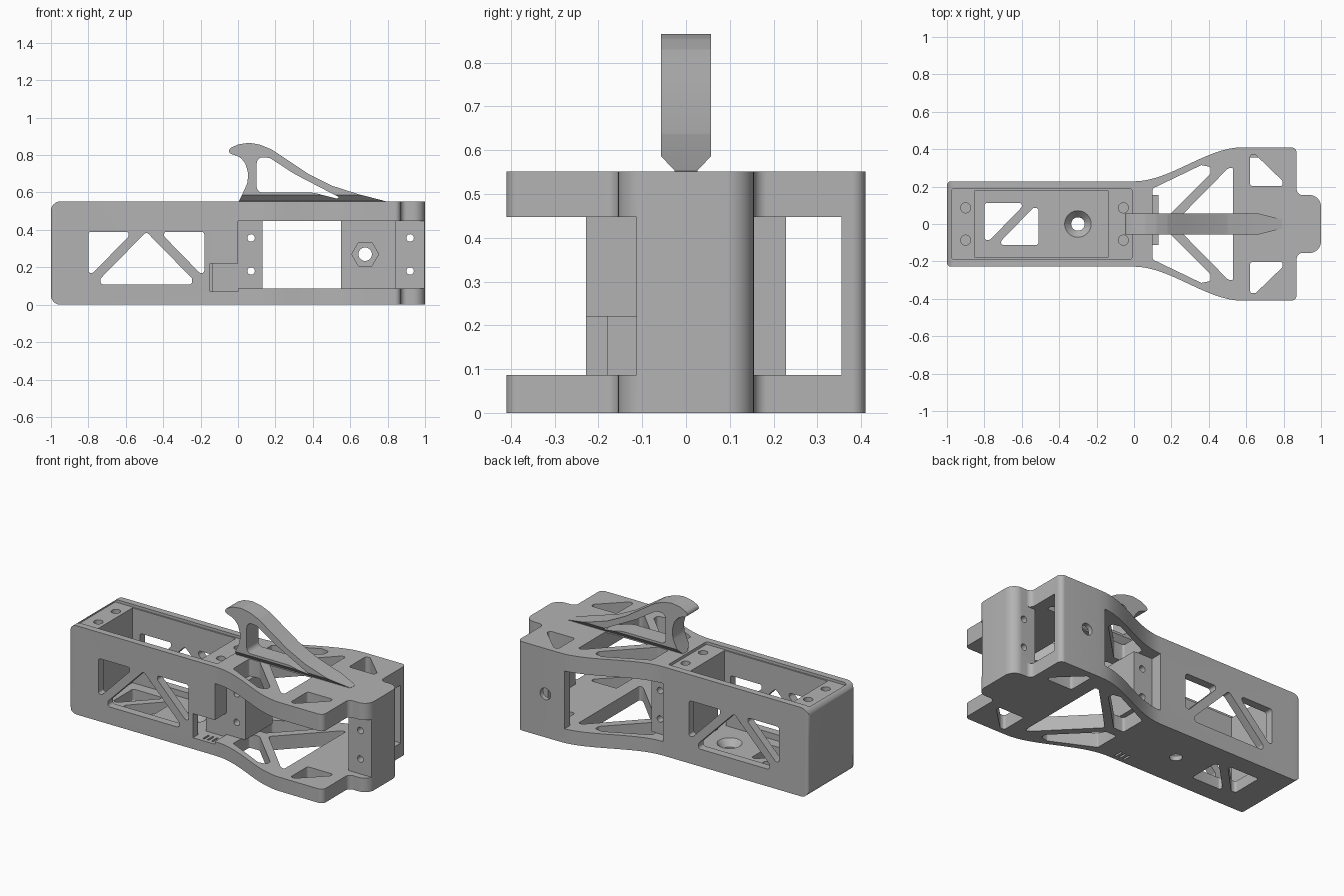
import bpy, bmesh, math
from mathutils import Vector

cube = bpy.data.objects.get("Cube")
if cube:
    bpy.data.objects.remove(cube)

grey = bpy.data.materials.new("plain_grey")
grey.use_nodes = True
GREY = (0.45, 0.45, 0.45, 1)
grey.diffuse_color = GREY
grey.node_tree.nodes["Principled BSDF"].inputs["Base Color"].default_value = GREY


def fillet(points, radius, steps=5):
    """Round the corners of a closed outline; radius is one number or one per corner."""
    out, n = [], len(points)
    for i, p in enumerate(points):
        r = radius[i] if isinstance(radius, (list, tuple)) else radius
        p = Vector(p)
        a, b = Vector(points[i - 1]) - p, Vector(points[(i + 1) % n]) - p
        half = a.angle(b) / 2
        if r == 0 or half > 1.5:
            out.append(p)
            continue
        d = min(r / math.tan(half), a.length * 0.48, b.length * 0.48)
        s, e = p + a.normalized() * d, p + b.normalized() * d
        c = p + (a.normalized() + b.normalized()).normalized() * (d / math.cos(half))
        for k in range(steps + 1):
            v = s.lerp(e, k / steps) - c
            out.append(c + v.normalized() * (s - c).length)
    return out


def prism(name, outline, lo, hi, axis="z"):
    """Extrude an outline along z (outline in xy) or along y (outline in xz)."""
    bm = bmesh.new()
    put = (lambda p, h: (p[0], p[1], h)) if axis == "z" else (lambda p, h: (p[0], h, p[1]))
    low = [bm.verts.new(put(p, lo)) for p in outline]
    top = [bm.verts.new(put(p, hi)) for p in outline]
    bm.faces.new(low)
    bm.faces.new(top)
    for i in range(len(low)):
        j = (i + 1) % len(low)
        bm.faces.new((low[i], low[j], top[j], top[i]))
    bmesh.ops.recalc_face_normals(bm, faces=bm.faces)
    mesh = bpy.data.meshes.new(name)
    bm.to_mesh(mesh)
    bm.free()
    ob = bpy.data.objects.new(name, mesh)
    bpy.context.collection.objects.link(ob)
    ob.data.materials.append(grey)
    return ob


def combine(target, tool, operation="DIFFERENCE"):
    mod = target.modifiers.new("cut", "BOOLEAN")
    mod.operation, mod.solver, mod.object = operation, "EXACT", tool
    bpy.context.view_layer.objects.active = target
    bpy.ops.object.modifier_apply(modifier=mod.name)
    bpy.data.objects.remove(tool)


def cut(target, outline, lo, hi, axis="z"):
    combine(target, prism("cutter", outline, lo, hi, axis))


def rect(x0, x1, y0, y1):
    return [(x0, y0), (x1, y0), (x1, y1), (x0, y1)]


def ring(x, y, r, n=24):
    return [(x + r * math.cos(2 * math.pi * i / n), y + r * math.sin(2 * math.pi * i / n)) for i in range(n)]


def mirror(points, x=None):
    """Mirror across y = 0, or across the given x."""
    return [(p[0], -p[1]) if x is None else (2 * x - p[0], p[1]) for p in points]


# Body outline: narrow box, smooth flare, wide end and rounded nose
side = fillet([(1, 0), (1, 0.155), (0.87, 0.155), (0.87, 0.41), (0.6, 0.41)], [0, 0.08, 0.03, 0.03, 0], 8)
for i in range(1, 17):
    t = 1 - i / 16
    side.append((0.58 * t, 0.228 + 0.182 * t * t * (3 - 2 * t)))
side += fillet([(-0.9, 0.228), (-1, 0.228), (-1, 0)], [0, 0.02, 0])
outline = side + mirror(side[1:-1])[::-1]
body = prism("body", outline, 0, 0.552)
combine(body, prism("end_rounding", fillet([(-1, 0), (1.1, 0), (1.1, 0.552), (-1, 0.552)],
                                           [0.05, 0, 0, 0.05], 8), -1, 1, "y"), "INTERSECT")

# Open bay between the plates, leaving two posts and the rear wall
bay = [(0, -0.5), (1.1, -0.5), (1.1, -0.113), (0.84, -0.113), (0.84, 0.155), (1.1, 0.155),
       (1.1, 0.355), (0.55, 0.355), (0.55, 0.5), (0, 0.5), (0, 0.155), (0.13, 0.155),
       (0.13, -0.113), (0, -0.113)]
cut(body, bay, 0.087, 0.447)

# Compartment with its shallow lid recess
cut(body, fillet(rect(-0.975, -0.01, -0.187, 0.187), 0.01), 0.535, 0.7)
cut(body, rect(-0.85, -0.14, -0.178, 0.178), 0.07, 0.7)

# Truss windows in the side walls
corner = [(-0.8, 0.39), (-0.585, 0.39), (-0.585, 0.365), (-0.775, 0.17), (-0.8, 0.17)]
middle = [(-0.735, 0.108), (-0.245, 0.108), (-0.245, 0.14), (-0.49, 0.39), (-0.735, 0.14)]
for window in (corner, middle, mirror(corner, -0.49)):
    cut(body, fillet(window, 0.016), -0.6, 0.6, "y")

# Floor openings and countersunk hole
floor_a = [(-0.8, 0.112), (-0.6, 0.112), (-0.6, 0.09), (-0.77, -0.085), (-0.8, -0.085)]
floor_b = [(-1.31 - x, -y) for x, y in floor_a]
for window in (floor_a, floor_b):
    cut(body, fillet(window, 0.014), -0.1, 0.3)
cut(body, ring(-0.3, 0, 0.036), -0.1, 0.3)
cone = prism("countersink", ring(-0.3, 0, 0.08), 0.025, 0.08)
for v in cone.data.vertices:
    if v.co.z < 0.05:
        v.co.x, v.co.y = -0.3 + (v.co.x + 0.3) * 0.4, v.co.y * 0.4
combine(body, cone)

# Windows through the bottom and top plates of the flare
outer = [(0.1, 0.19), (0.36, 0.315), (0.41, 0.305), (0.41, 0.27), (0.17, 0.03), (0.1, 0.03)]
rear = [(0.62, 0.37), (0.65, 0.37), (0.795, 0.23), (0.795, 0.203), (0.62, 0.203)]
centre = [(0.53, 0.305), (0.5, 0.295), (0.21, 0), (0.5, -0.295), (0.53, -0.305)]
for lo, hi in ((-0.1, 0.0875), (0.4465, 0.7)):
    for window in (outer, mirror(outer), rear, mirror(rear), centre):
        cut(body, fillet(window, 0.014), lo, hi)

# Cable notch at the front and its tie slots
cut(body, rect(-0.15, 0.001, 0.07, 0.22), -0.5, -0.113, "y")
for i in range(3):
    x = -0.1 + 0.03 * i
    cut(body, rect(x, x + 0.012, -0.205, -0.15), -0.1, 0.1)

# Screw holes in posts, lid ledges and rear wall
for x in (0.07, 0.92):
    for z in (0.18, 0.357):
        cut(body, ring(x, z, 0.02, 16), -0.3, 0.3, "y")
for x in (-0.9, -0.057):
    for y in (-0.086, 0.086):
        cut(body, ring(x, y, 0.027, 16), 0.3, 0.7)
cut(body, ring(0.68, 0.27, 0.036), 0.3, 0.6, "y")
cut(body, ring(0.68, 0.27, 0.072, 6), 0.3, 0.38, "y")

# Hooked handle with a rounded triangular opening
hook = [(0, 0.545), (0.79, 0.545), (0.79, 0.553), (0.64, 0.592), (0.5, 0.637), (0.38, 0.697),
        (0.27, 0.77), (0.18, 0.83), (0.12, 0.855), (0.06, 0.866), (0, 0.857), (-0.045, 0.835),
        (-0.05, 0.815), (-0.035, 0.805), (0.01, 0.79), (0.04, 0.755), (0.055, 0.7),
        (0.05, 0.65), (0.03, 0.605)]
handle = prism("handle", fillet(hook, [0, 0, 0] + [0.06] * 16, 3), -0.057, 0.057, "y")
hole = fillet([(0.1, 0.6), (0.4, 0.6), (0.53, 0.567), (0.54, 0.575), (0.3, 0.7), (0.17, 0.785), (0.1, 0.79)],
              [0.03, 0.2, 0.003, 0.003, 0.2, 0.05, 0.06], 6)
cut(handle, hole, -0.2, 0.2, "y")
# Bevelled underside: trim to a keel-shaped cross-section along x
keel = prism("keel", [(-0.026, 0.54), (0.026, 0.54), (0.026, 0.554), (0.058, 0.587), (0.058, 1),
                      (-0.058, 1), (-0.058, 0.587), (-0.026, 0.554)], -0.2, 1, "y")
for v in keel.data.vertices:
    v.co.x, v.co.y = v.co.y, -v.co.x
combine(handle, keel, "INTERSECT")

# Smooth curved walls, keep crisp edges
for ob in (body, handle):
    bpy.ops.object.select_all(action="DESELECT")
    ob.select_set(True)
    bpy.context.view_layer.objects.active = ob
    bpy.ops.object.shade_smooth_by_angle(angle=math.radians(30))
